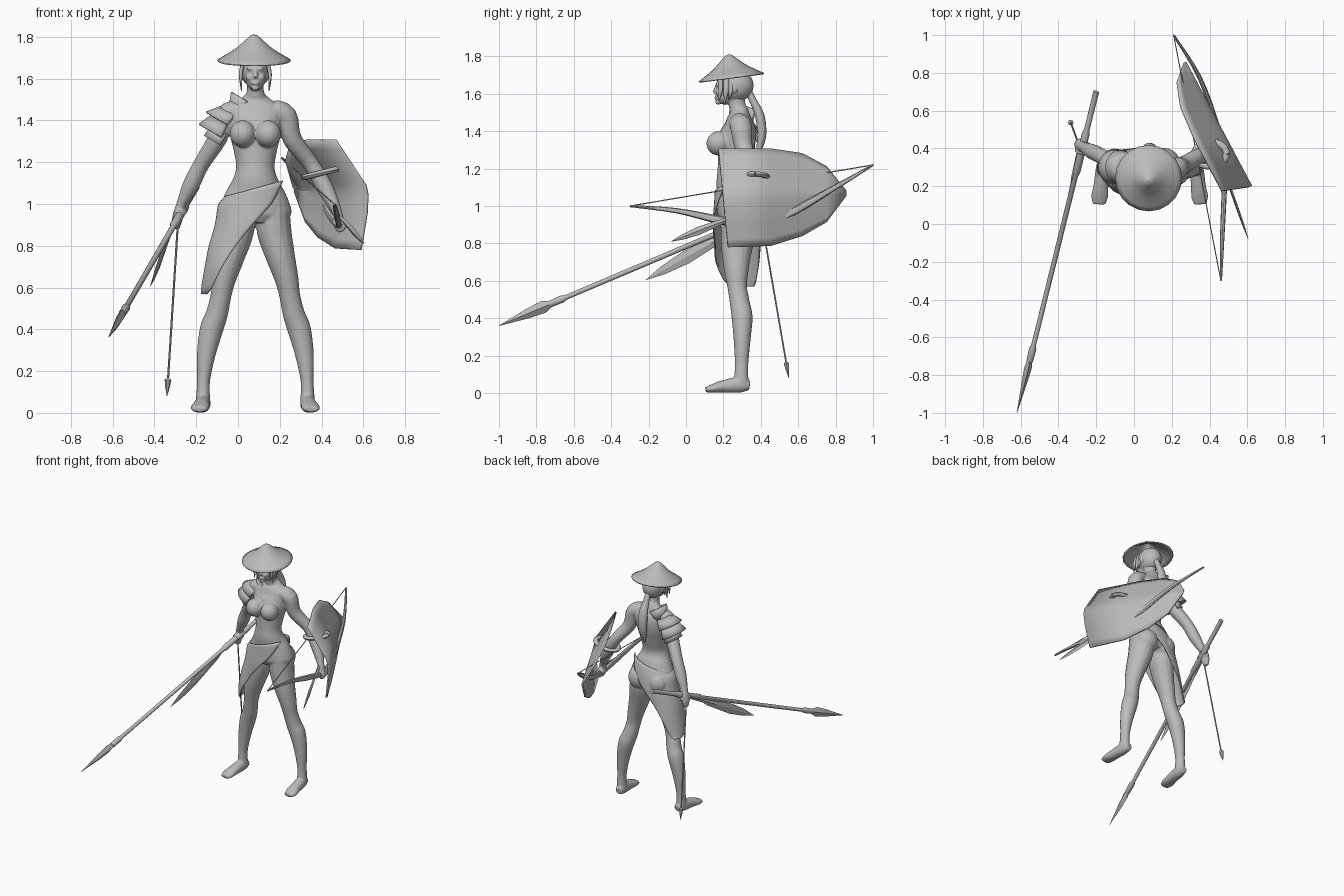
import bpy, bmesh, math
from mathutils import Vector, Matrix

old = bpy.data.objects.get("Cube")
if old:
    bpy.data.objects.remove(old, do_unlink=True)

MID = .083  # body centre line
X, Y, Z = Vector((1, 0, 0)), Vector((0, 1, 0)), Vector((0, 0, 1))

grey = bpy.data.materials.new("clay_grey")
grey.use_nodes = True
grey.diffuse_color = (.5, .5, .5, 1)
grey.node_tree.nodes["Principled BSDF"].inputs["Base Color"].default_value = (.5, .5, .5, 1)


def refine(pts, k):
    """Smooth curve through the points, k steps for each span."""
    if k < 2:
        return [tuple(p) for p in pts]
    out = []
    for i in range(len(pts) - 1):
        a, b, c, d = (pts[max(0, min(len(pts) - 1, j))] for j in range(i - 1, i + 3))
        for s in range(k):
            t = s / k
            out.append(tuple(q + t * (r - p + t * (2 * p - 5 * q + 4 * r - w
                       + t * (3 * q - p - 3 * r + w))) / 2
                       for p, q, r, w in zip(a, b, c, d)))
    out.append(tuple(pts[-1]))
    return out


def tube(bm, pts, ref=Y, n=16, k=4, caps=True):
    """Loft of ellipses; each point is x, y, z, first radius, second radius."""
    pts = refine(pts, k)
    rings = []
    for i, p in enumerate(pts):
        before, after = pts[max(i - 1, 0)], pts[min(i + 1, len(pts) - 1)]
        t = (Vector(after[:3]) - Vector(before[:3])).normalized()
        a = ref.cross(t).normalized()
        b = t.cross(a)
        rings.append([bm.verts.new(Vector(p[:3])
                      + a * (max(p[3], .001) * math.cos(math.tau * j / n))
                      + b * (max(p[4], .001) * math.sin(math.tau * j / n))) for j in range(n)])
    for lo, hi in zip(rings, rings[1:]):
        for j in range(n):
            bm.faces.new((lo[j], lo[j - 1], hi[j - 1], hi[j]))
    if caps:
        bm.faces.new(rings[0])
        bm.faces.new(rings[-1])


def blob(bm, centre, radii):
    m = Matrix.Translation(centre) @ Matrix.Diagonal((*radii, 1))
    return bmesh.ops.create_uvsphere(bm, u_segments=20, v_segments=14, radius=1, matrix=m)


def sheet(bm, rows):
    """Skin a grid of points."""
    grid = [[bm.verts.new(p) for p in row] for row in rows]
    for lo, hi in zip(grid, grid[1:]):
        for j in range(len(lo) - 1):
            bm.faces.new((lo[j], lo[j + 1], hi[j + 1], hi[j]))


def finish(name, bm, thick=0, angle=40):
    bmesh.ops.recalc_face_normals(bm, faces=bm.faces[:])
    mesh = bpy.data.meshes.new(name)
    bm.to_mesh(mesh)
    bm.free()
    mesh.materials.append(grey)
    ob = bpy.data.objects.new(name, mesh)
    bpy.context.scene.collection.objects.link(ob)
    bpy.ops.object.select_all(action='DESELECT')
    ob.select_set(True)
    bpy.context.view_layer.objects.active = ob
    bpy.ops.object.shade_smooth_by_angle(angle=math.radians(angle))
    if thick:
        mod = ob.modifiers.new("thickness", 'SOLIDIFY')
        mod.thickness, mod.offset = thick, 0
    return ob


def mirrored(pts, s):
    return [(MID + s * p[0], *p[1:]) for p in pts]


def along(a, b, stations):
    """Loft points on the line a to b from (fraction, radius, radius)."""
    a, b = Vector(a), Vector(b)
    return [(*a.lerp(b, t), r, q) for t, r, q in stations]


# Spear, bow and their lines
spear_butt, spear_tip = (-.2, .7, 1.08), (-.62, -1, .36)
bow_low, bow_high = (.46, -.3, 1.0), (.21, 1.0, 1.22)
right_grip, left_grip = Vector((-.275, .41, .95)), Vector((.48, .33, .9))

# Body: overlapping lofts fused into one skin
bm = bmesh.new()
tube(bm, [(MID, y, z, rx, ry) for z, y, rx, ry in (
    (.91, .28, .13, .09), (.95, .28, .172, .11), (1.0, .275, .165, .11),
    (1.06, .265, .14, .098), (1.12, .25, .107, .088), (1.18, .25, .092, .082),
    (1.26, .26, .105, .09), (1.34, .27, .125, .1), (1.41, .285, .135, .092),
    (1.46, .285, .14, .07), (1.5, .285, .075, .052), (1.53, .275, .043, .045),
    (1.6, .265, .04, .045))], n=24)
for s in (1, -1):
    # leg and foot
    tube(bm, mirrored([
        (.085, .285, .97, .08, .1), (.09, .28, .87, .083, .095), (.12, .27, .75, .07, .08),
        (.15, .27, .64, .057, .063), (.165, .275, .56, .05, .052), (.185, .29, .47, .053, .054),
        (.21, .3, .4, .056, .056), (.235, .3, .28, .045, .045),
        (.248, .297, .15, .031, .036), (.25, .295, .06, .035, .04)], s))
    tube(bm, mirrored([
        (.245, .34, .04, .025, .025), (.25, .29, .045, .036, .043), (.258, .2, .035, .04, .034),
        (.265, .145, .025, .045, .024), (.268, .105, .018, .034, .014)], s), ref=Z)
    blob(bm, (MID + s * .075, .325, .95), (.085, .078, .085))
    blob(bm, (MID + s * .061, .175, 1.335), (.062, .066, .065))
    # ear, brow and cheek
    blob(bm, (MID + s * .068, .26, 1.63), (.01, .018, .028))
    blob(bm, (MID + s * .022, .168, 1.648), (.02, .012, .008))
    blob(bm, (MID + s * .028, .18, 1.605), (.018, .02, .018))
# head
blob(bm, (MID, .255, 1.64), (.068, .095, .085))
blob(bm, (MID, .21, 1.598), (.048, .052, .056))
blob(bm, (MID, .172, 1.555), (.018, .016, .014))
blob(bm, (MID, .16, 1.578), (.019, .01, .009))
tube(bm, [(MID, .165, 1.65, .007, .008), (MID, .152, 1.605, .012, .012)], n=10)
# arms
tube(bm, [(.17, .285, 1.45, .05, .055), (.23, .295, 1.42, .053, .058), (.26, .31, 1.31, .046, .048),
          (.35, .36, 1.19, .039, .042), (.42, .35, 1.07, .04, .04), (.475, .32, .96, .023, .026),
          (.485, .32, .9, .026, .032), (.485, .32, .87, .015, .02)])
tube(bm, [(0, .285, 1.45, .05, .055), (-.06, .295, 1.42, .053, .058), (-.1, .31, 1.31, .046, .048),
          (-.175, .36, 1.19, .039, .042), (-.225, .385, 1.09, .04, .04), (-.275, .41, .99, .023, .026),
          (-.29, .42, .93, .026, .032), (-.295, .42, .88, .015, .02)])
# curled fingers
for centre, axis in ((right_grip, Vector(spear_tip) - Vector(spear_butt)),
                     (left_grip, Vector(bow_high) - Vector(bow_low))):
    axis.normalize()
    u = Z.cross(axis).normalized()
    v = axis.cross(u)
    for i in range(4):
        c = centre + axis * (i - 1.5) * .019
        arc = [c + (u * math.cos(w) + v * math.sin(w)) * .024 for w in range(6)]
        tube(bm, [(*p, .01, .01) for p in arc], ref=axis, n=8)
body = finish("body", bm)
fuse = body.modifiers.new("fuse", 'REMESH')
fuse.mode, fuse.voxel_size, fuse.use_smooth_shade = 'VOXEL', .006, True
relax = body.modifiers.new("relax", 'SMOOTH')
relax.factor, relax.iterations = .5, 4

# Hair: cap, side strands and long tail
bm = bmesh.new()
blob(bm, (MID, .265, 1.645), (.074, .096, .088))
face = [f for f in bm.faces if f.calc_center_median().y < .23 and f.calc_center_median().z < 1.68]
bmesh.ops.delete(bm, geom=face, context='FACES')
for s in (1, -1):
    for y, low, r in ((.185, 1.56, .012), (.215, 1.54, .014), (.24, 1.57, .013)):
        tube(bm, mirrored([(.058, y, 1.68, .008, r), (.07, y, 1.62, .009, r),
                           (.066, y - .01, low, .002, .002)], s), n=8)
tube(bm, [(MID, .33, 1.62, .02, .02), (MID, .36, 1.56, .022, .02), (MID, .395, 1.48, .033, .025),
          (MID, .405, 1.38, .034, .024), (MID, .39, 1.3, .02, .015), (MID, .375, 1.25, .002, .002)], n=12)
finish("hair", bm, angle=60)

# Pointed wide hat, tilted forward
bm = bmesh.new()
tube(bm, [(0, 0, h, r, r) for h, r in ((0, .175), (.03, .125), (.055, .087), (.08, .058),
                                      (.1, .036), (.117, .017), (.123, .001))], n=20, k=2, caps=False)
hat = finish("hat", bm, thick=.008)
hat.location, hat.rotation_euler = (MID - .006, .243, 1.685), (.13, 0, 0)

# Wrapped skirt hanging over the right hip
bm = bmesh.new()
rows = []
for z, cx, cy, rx, ry, edge in refine([
        (1.08, .083, .262, .146, .106, .215), (1.0, .08, .272, .172, .12, .16),
        (.9, .06, .275, .168, .13, .07), (.8, 0, .275, .137, .122, -.01),
        (.7, -.04, .275, .116, .12, -.075), (.6, -.065, .29, .108, .1, -.125),
        (.57, -.08, .31, .095, .08, -.15)], 3):
    sweep = math.pi - math.acos(max(-1, min(1, (edge - cx) / rx)))
    row = []
    for j in range(33):
        w = math.pi + (j / 16 - 1) * sweep
        x = cx + rx * math.cos(w)
        row.append((x, cy + ry * math.sin(w), z + max(0, z - 1) * 3.5 * (x - .1)))
    rows.append(row)
sheet(bm, rows)
finish("skirt", bm, thick=.006, angle=60)

# Layered shoulder guard on the right
out, down = Vector((-.86, 0, .5)), Vector((-.5, 0, -.86))
for name, x0, z0, r0, x1, z1, r1 in (
        ("collar_plate", .03, 1.5, .07, 0, 1.42, .05), ("shoulder_plate_upper", -.02, 1.44, .06, -.07, 1.39, .095),
        ("shoulder_plate_middle", -.065, 1.39, .07, -.1, 1.33, .1),
        ("shoulder_plate_lower", -.07, 1.34, .065, -.1, 1.29, .07)):
    bm = bmesh.new()
    sheet(bm, [[Vector((x, .3, z)) + (out * math.cos(w / 6) + Y * math.sin(w / 6) * .95) * r
                for w in range(-11, 12)] for x, z, r in ((x0, z0, r0), (x1, z1, r1))])
    finish(name, bm, thick=.008)

# Shield: curved plate, long edge to the front
bm = bmesh.new()
columns = []
for i, (y, top, low) in enumerate(((.2, 1.305, .78), (.45, 1.305, .787), (.62, 1.28, .84),
                                   (.75, 1.21, .915), (.855, 1.08, 1.055))):
    column = []
    for j in range(13):
        z = top + (low - top) * j / 12
        bulge = .45 + min(.17, (1.31 - z) * .71) - max(0, .95 - z) * .12
        yy = y + (.05 * (j / 12 - .5) if i == 0 else 0)
        column.append((bulge - .53 * (yy - .2), yy, z))
    columns.append(column)
sheet(bm, columns)
finish("shield", bm, thick=.012, angle=20)

# Strap holding the shield to the forearm
bm = bmesh.new()
ring = [(.405 + .085 * math.cos(w), .37 + .065 * math.sin(w), 1.15 + .022 * math.cos(w))
        for w in (math.tau * i / 24 for i in range(25))]
tube(bm, [(*p, .018, .014) for p in ring], ref=Z, n=10, k=1)
finish("shield_strap", bm)

# Spear shaft and leaf head
bm = bmesh.new()
tube(bm, along(spear_butt, spear_tip, ((0, .016, .016), (.12, .015, .015), (.13, .021, .021),
     (.25, .021, .021), (.26, .014, .014), (.79, .013, .013), (.8, .02, .02),
     (.84, .018, .018))), ref=X, n=10, k=1)
finish("spear_shaft", bm)
bm = bmesh.new()
tube(bm, along(spear_butt, spear_tip, ((.83, .013, .012), (.86, .033, .02), (.91, .026, .014),
     (1, .001, .001))), ref=X, n=4, k=1)
finish("spear_head", bm, angle=20)

# Flat blades carried in each hand
for name, start, tip, r in (("right_blade", (-.29, .4, .95), (-.42, -.215, .605), .036),
                            ("left_blade", (.46, .33, .97), (.605, -.08, .81), .022)):
    bm = bmesh.new()
    tube(bm, along(start, tip, ((0, .012, .01), (.25, .012, .01), (.3, r * .6, .007),
         (.65, r, .007), (.85, r * .65, .005), (1, .001, .001))), ref=X, n=4, k=1)
    finish(name, bm, angle=20)

# Bow limbs and string
bm = bmesh.new()
tube(bm, [(*bow_low, .006, .006), (.468, -.05, .975, .014, .012), (.478, .18, .925, .022, .014),
          (*left_grip, .017, .015), (.44, .52, .945, .022, .014), (.345, .78, 1.09, .015, .012),
          (*bow_high, .006, .006)], ref=X, n=8)
finish("bow", bm)
bm = bmesh.new()
tube(bm, along(bow_low, bow_high, ((0, .003, .003), (1, .003, .003))), ref=X, n=6, k=1)
finish("bow_string", bm)

# Arrow hanging from the right hand
bm = bmesh.new()
tube(bm, along((-.285, .4, .95), (-.34, .55, .08), ((0, .005, .005), (.9, .005, .005),
     (.91, .016, .016), (.95, .011, .011), (1, .001, .001))), n=6, k=1)
finish("arrow", bm)
